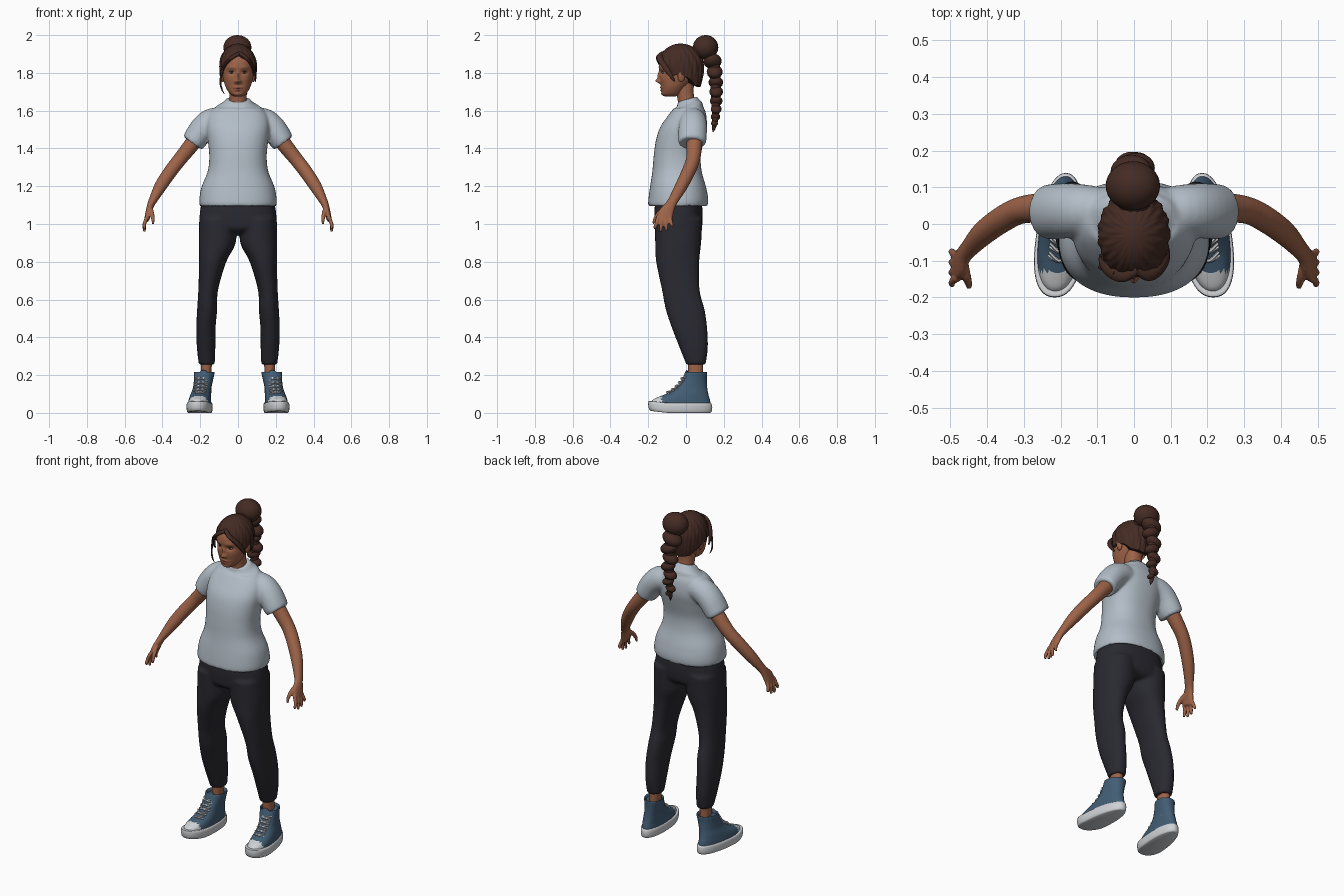
import bpy, bmesh, math
from mathutils import Vector, Matrix

PI = math.pi


def colour(name, r, g, b):
    m = bpy.data.materials.new(name)
    m.diffuse_color = (r, g, b, 1)
    return m


SKIN = colour("brown_skin", .34, .125, .065)
LIP = colour("lip", .26, .075, .05)
HAIR = colour("dark_brown_hair", .058, .024, .017)
SHIRT = colour("pale_grey_cotton", .45, .51, .57)
TROUSER = colour("charcoal_cloth", .022, .022, .030)
CANVAS = colour("blue_canvas", .055, .11, .175)
RUBBER = colour("white_rubber", .62, .64, .66)
EYE = colour("eye_white", .50, .45, .42)
IRIS = colour("dark_iris", .02, .012, .01)


def spline(pts, k):
    """Catmull-Rom resampling of tuples of any length."""
    out = []
    for i in range(len(pts) - 1):
        q = [pts[max(0, min(len(pts) - 1, i + d))] for d in (-1, 0, 1, 2)]
        for j in range(k):
            t = j / k
            out.append([.5 * (2 * b + (c - a) * t + (2 * a - 5 * b + 4 * c - d) * t * t
                              + (3 * b - a - 3 * c + d) * t ** 3) for a, b, c, d in zip(*q)])
    return out + [list(pts[-1])]


def loft(bm, rings):
    rows = [[bm.verts.new(p) for p in r] for r in rings]
    n = len(rows[0])
    for a, b in zip(rows, rows[1:]):
        for i in range(n):
            bm.faces.new((a[i], a[(i + 1) % n], b[(i + 1) % n], b[i]))
    bm.faces.new(rows[0])
    bm.faces.new(rows[-1])


def power(v, p):
    return math.copysign(abs(v) ** (2 / p), v)


def stack(bm, rows, n=48, k=4, p=2.2, egg=0, s=1):
    """Horizontal sections: z, x centre, x radius, front y, back y."""
    rings = []
    for z, xc, rx, yf, yb in spline(rows, k):
        ring = []
        for i in range(n):
            t = 2 * PI * i / n
            ring.append(Vector((s * (xc + rx * power(math.sin(t), p) * (1 + egg * math.cos(t))),
                                (yf + yb) / 2 - (yb - yf) / 2 * power(math.cos(t), p), z)))
        rings.append(ring)
    loft(bm, rings)


def tube(bm, pts, n=16, k=4, s=1, ref=(0, 1, 0)):
    """Path points: x, y, z, thickness radius, radius along ref."""
    pts = spline([q if len(q) == 5 else q + (q[3],) for q in pts], k)
    rings = []
    for i, q in enumerate(pts):
        t = (Vector(pts[min(i + 1, len(pts) - 1)][:3]) - Vector(pts[max(i - 1, 0)][:3])).normalized()
        a = t.cross(Vector(ref)).normalized()
        b = a.cross(t)
        ring = [Vector(q[:3]) + a * q[3] * math.cos(2 * PI * j / n) + b * q[4] * math.sin(2 * PI * j / n)
                for j in range(n)]
        rings.append([Vector((s * v.x, v.y, v.z)) for v in ring])
    loft(bm, rings)


def ball(bm, c, r, rot=0, n=24):
    m = Matrix.Translation(c) @ Matrix.Rotation(rot, 4, 'Y') @ Matrix.Diagonal((*r, 1))
    bmesh.ops.create_uvsphere(bm, u_segments=n, v_segments=n // 2 + 2, radius=1, matrix=m)


def finish(bm, name, mats, rule=None, voxel=0, smooth=2):
    bmesh.ops.recalc_face_normals(bm, faces=bm.faces)
    for f in bm.faces:
        f.smooth = True
        if rule:
            f.material_index = rule(f.calc_center_median())
    me = bpy.data.meshes.new(name)
    bm.to_mesh(me)
    bm.free()
    me.set_sharp_from_angle(angle=math.radians(50))
    for m in mats:
        me.materials.append(m)
    ob = bpy.data.objects.new(name, me)
    bpy.context.collection.objects.link(ob)
    if voxel:
        r = ob.modifiers.new("fuse", 'REMESH')
        r.mode, r.voxel_size, r.use_smooth_shade = 'VOXEL', voxel, True
        f = ob.modifiers.new("relax", 'SMOOTH')
        f.factor, f.iterations = .5, smooth
    return ob


# T-shirt: body with hollow hem, fused with two sleeves
bm = bmesh.new()
stack(bm, [(1.13, 0, .180, -.175, .090), (1.098, 0, .192, -.188, .104), (1.10, 0, .204, -.20, .115),
           (1.14, 0, .204, -.198, .117), (1.20, 0, .192, -.19, .105), (1.28, 0, .160, -.178, .083),
           (1.36, 0, .152, -.171, .078), (1.44, 0, .160, -.16, .095), (1.51, 0, .168, -.138, .11),
           (1.57, 0, .160, -.098, .108), (1.61, 0, .132, -.067, .097), (1.635, 0, .088, -.05, .075),
           (1.662, 0, .062, -.042, .058)], p=2.3)
for v in bm.verts:
    if v.co.z > 1.62:
        v.co.z += .28 * (v.co.y - .01)
for s in (-1, 1):
    tube(bm, [(.06, .035, 1.545, .06, .06), (.13, .037, 1.545, .07, .07), (.185, .036, 1.508, .068, .075),
              (.233, .033, 1.438, .063, .074), (.238, .033, 1.431, .052, .062), (.228, .033, 1.446, .047, .055)],
         n=32, s=s)
finish(bm, "t_shirt", [SHIRT], voxel=.008, smooth=4)

# Trousers: hips fused with two tapered legs
bm = bmesh.new()
stack(bm, [(1.16, 0, .17, -.15, .07), (1.10, 0, .195, -.165, .085), (1.02, 0, .205, -.166, .088),
           (.97, 0, .200, -.155, .08), (.945, 0, .14, -.10, .05)], p=2.4)
for s in (-1, 1):
    stack(bm, [(1.03, .105, .098, -.165, .087), (.90, .110, .098, -.163, .08), (.80, .134, .072, -.158, .07),
               (.65, .158, .052, -.127, .072), (.55, .163, .053, -.108, .098), (.45, .170, .051, -.075, .112),
               (.35, .169, .049, -.036, .116), (.275, .166, .044, -.006, .107), (.255, .166, .040, 0, .103)], s=s)
finish(bm, "trousers", [TROUSER], voxel=.009, smooth=4)

# Arms with hands, fingers and thumbs
bm = bmesh.new()
for s in (-1, 1):
    tube(bm, [(.18, .045, 1.51, .045), (.25, .044, 1.415, .041), (.31, .037, 1.34, .037),
              (.36, .012, 1.275, .036), (.41, -.025, 1.20, .033), (.448, -.065, 1.13, .023, .027),
              (.462, -.082, 1.10, .019, .028), (.474, -.105, 1.06, .016, .040), (.484, -.117, 1.02, .013, .040)],
         n=24, s=s)
    for i, tip in enumerate((.972, .958, .962, .982)):
        y0, y1 = -.147 + .021 * i, -.164 + .030 * i
        tube(bm, [(.48, y0, 1.04, .011), (.494, (y0 + y1) / 2, 1.005, .010),
                  (.496, y1, tip + .012, .009), (.492, y1, tip, .005)], n=10, s=s)
    tube(bm, [(.466, -.10, 1.085, .014), (.456, -.14, 1.06, .012), (.450, -.165, 1.025, .010),
              (.450, -.172, 1.00, .006)], n=10, s=s)
finish(bm, "arms_and_hands", [SKIN], voxel=.005)

# Ankles
bm = bmesh.new()
for s in (-1, 1):
    stack(bm, [(.12, .172, .03, .01, .09), (.20, .169, .028, .012, .09), (.30, .167, .031, .01, .092)], n=20, s=s)
finish(bm, "ankles", [SKIN])

# High-top shoes, toes turned out slightly
for s, side in ((-1, "left"), (1, "right")):
    def place(b):
        for v in b.verts:
            v.co.x += s * (.013 - .09 * v.co.y)
    bm = bmesh.new()
    stack(bm, [(.0, .185, .058, -.185, .128), (.006, .185, .063, -.195, .136), (.03, .185, .066, -.20, .139),
               (.050, .185, .064, -.198, .135), (.052, .185, .058, -.19, .128)], egg=.16, k=2, p=2.3)
    for v in bm.verts:
        v.co.x *= s
        if v.co.y < -.1:
            v.co.z += (-.1 - v.co.y) * .12
    place(bm)
    finish(bm, side + "_sole", [RUBBER])
    bm = bmesh.new()
    stack(bm, [(.045, .185, .059, -.190, .131), (.068, .185, .057, -.178, .127), (.085, .184, .055, -.145, .122),
               (.105, .182, .052, -.095, .117), (.135, .178, .048, -.052, .112), (.175, .173, .050, -.022, .110),
               (.212, .170, .054, -.006, .112), (.217, .170, .050, -.002, .108), (.205, .170, .042, .004, .10)],
          egg=.10, s=s)
    place(bm)
    finish(bm, side + "_shoe_upper", [CANVAS, RUBBER], rule=lambda c: int(c.y < -.128))
    bm = bmesh.new()
    rows = ((-.098, .108), (-.074, .123), (-.053, .141), (-.037, .160), (-.023, .181))
    for i, (y, z) in enumerate(rows):
        for d in (-1, 1):
            tube(bm, [(s * .18 - d * .032, y + .012, z - .006, .004), (s * .18, y - .003, z + .002, .005),
                      (s * .18 + d * .032, y + .022, z + .008, .004)], n=6, ref=(0, 0, 1))
    place(bm)
    finish(bm, side + "_laces", [RUBBER])
    bm = bmesh.new()
    ball(bm, (s * .17, .004, .195), (.026, .010, .032))
    place(bm)
    finish(bm, side + "_tongue", [CANVAS])

# Neck
bm = bmesh.new()
stack(bm, [(1.58, 0, .060, -.04, .065), (1.65, 0, .047, -.043, .047), (1.71, 0, .047, -.055, .04),
           (1.78, 0, .05, -.06, .05)], n=32)
finish(bm, "neck", [SKIN])

# Head: lofted skull, face pushed into shape with soft bumps (x, z, width, height, depth)
bm = bmesh.new()
stack(bm, [(1.676, 0, .022, -.112, -.05), (1.688, 0, .042, -.126, -.025), (1.72, 0, .063, -.131, .0),
           (1.76, 0, .077, -.136, .04), (1.80, 0, .084, -.14, .07), (1.85, 0, .086, -.143, .08),
           (1.89, 0, .08, -.126, .075), (1.92, 0, .06, -.09, .05), (1.935, 0, .02, -.05, .0)],
      n=128, k=10, p=2.15)
bumps = [(0, 1.757, .013, .012, .022), (0, 1.782, .009, .024, .012), (.012, 1.752, .008, .008, .008),
         (.034, 1.803, .020, .012, -.011), (.034, 1.829, .026, .009, .004), (.048, 1.765, .022, .02, .003),
         (0, 1.722, .022, .006, .007), (0, 1.708, .018, .006, .007), (0, 1.715, .024, .003, -.003),
         (0, 1.686, .022, .012, .005)]
for v in bm.verts:
    if v.co.y < -.04:
        for x, z, w, h, d in bumps:
            v.co.y -= d * math.exp(-((abs(v.co.x) - x) / w) ** 2 - ((v.co.z - z) / h) ** 2)
finish(bm, "head", [SKIN, LIP], rule=lambda c: int(
    c.y < -.09 and (c.x / .027) ** 2 + ((c.z - 1.715) / .013) ** 2 < 1))

# Ears, eyes and brows
bm = bmesh.new()
for s in (-1, 1):
    ball(bm, (s * .085, -.025, 1.782), (.011, .019, .032), rot=s * .2)
finish(bm, "ears", [SKIN])
for name, mat, r, dy in (("eyes", EYE, (.014, .008, .0055), 0), ("irises", IRIS, (.0065, .006, .0055), -.004)):
    bm = bmesh.new()
    for s in (-1, 1):
        ball(bm, (s * .034, -.119 + dy, 1.802), r)
    finish(bm, name, [mat])
bm = bmesh.new()
for s in (-1, 1):
    tube(bm, [(.016, -.139, 1.822, .002, .0035), (.034, -.133, 1.829, .002, .0035), (.056, -.116, 1.824, .001, .002)],
         n=8, s=s, ref=(0, 0, 1))
    tube(bm, [(.019, -.124, 1.804, .0015), (.034, -.1275, 1.809, .002), (.049, -.116, 1.804, .0015)], n=6, s=s,
         ref=(0, 0, 1))
finish(bm, "brows_and_lashes", [HAIR])

# Swept-back hair cap with a shaped hairline and strand ridges
LINE = [(0, 1.888), (.5, 1.868), (.9, 1.825), (1.2, 1.785), (1.5, 1.795), (1.9, 1.775), (2.4, 1.735), (3.2, 1.725)]


def hairline(t):
    for (a, za), (b, zb) in zip(LINE, LINE[1:]):
        if t <= b:
            return za + (zb - za) * (t - a) / (b - a)


bm = bmesh.new()
N, R = 144, 24
rings = []
for j in range(-1, R):
    ring = []
    for i in range(N):
        t = 2 * PI * i / N - PI
        h = hairline(abs(t)) - 1.835
        f0 = math.asin(h / (.12 if h > 0 else .2))
        f = f0 + (PI / 2 - f0) * max(j, 0) / R
        z = 1.835 + math.sin(f) * (.12 if f > 0 else .2)
        s = math.cos(f) * (.82 if j < 0 else 1 + .022 * math.sin(17 * t + 5 * f) + .012 * math.sin(31 * t - 4 * f))
        ring.append(Vector((.098 * s * math.sin(t), -.028 - .121 * s * math.cos(t), z)))
    rings.append(ring)
loft(bm, rings)
finish(bm, "hair_cap", [HAIR])

# Loose locks framing the face
bm = bmesh.new()
for lock in ([(.012, -.125, 1.905, .010, .010), (-.03, -.143, 1.882, .010, .016), (-.068, -.128, 1.845, .009, .016),
              (-.088, -.105, 1.80, .007, .013), (-.092, -.085, 1.76, .003, .004)],
             [(-.05, -.135, 1.87, .008), (-.083, -.122, 1.81, .006), (-.093, -.118, 1.75, .005),
              (-.084, -.122, 1.71, .004), (-.072, -.12, 1.69, .001)],
             [(.005, -.125, 1.905, .010, .010), (.04, -.140, 1.882, .010, .016), (.073, -.120, 1.845, .009, .016),
              (.091, -.09, 1.80, .007, .013), (.092, -.06, 1.755, .003, .004)]):
    tube(bm, lock, n=10, k=6)
finish(bm, "face_locks", [HAIR])

# High bun and hanging twisted ponytail
bm = bmesh.new()
ball(bm, (-.003, .104, 1.935), (.074, .067, .065), n=32)
ball(bm, (0, .06, 1.905), (.045, .045, .04))
for i, (y, z, r) in enumerate(((.140, 1.862, .053), (.152, 1.805, .046), (.158, 1.75, .042), (.160, 1.70, .039),
                               (.160, 1.652, .036), (.160, 1.608, .031), (.156, 1.568, .027), (.151, 1.533, .020))):
    d = 1 if i % 2 else -1
    ball(bm, (d * .007, y, z), (r * 1.12, r * .92, r * .72), rot=d * .35)
tube(bm, [(0, .15, 1.85, .03), (0, .158, 1.70, .027), (0, .156, 1.57, .018), (0, .148, 1.51, .010),
          (.004, .142, 1.487, .002)], n=12)
finish(bm, "bun_and_ponytail", [HAIR])
